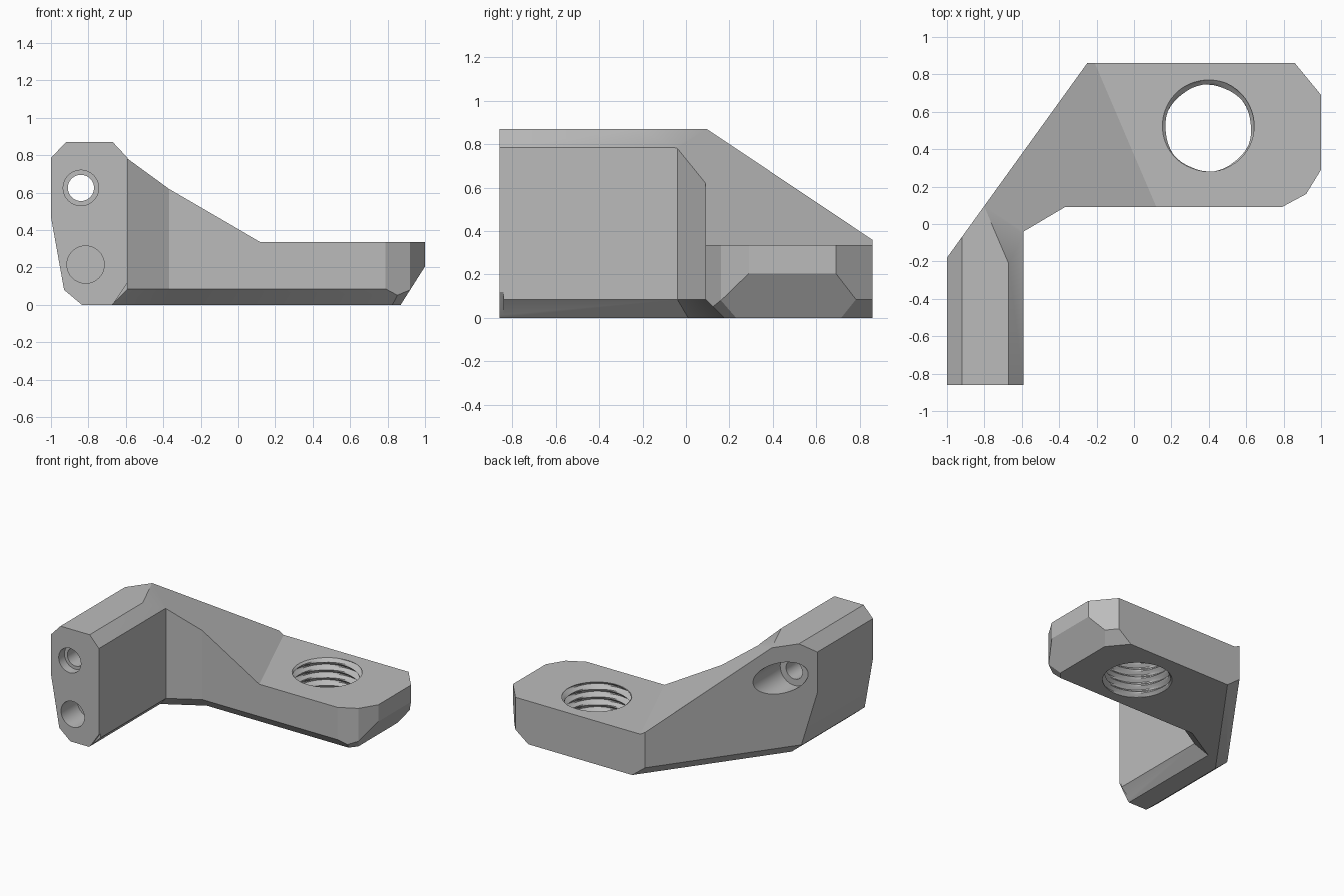
import bpy, bmesh, math
from mathutils import Vector

if "Cube" in bpy.data.objects:
    bpy.data.objects.remove(bpy.data.objects["Cube"])

grey = bpy.data.materials.new("plain_grey")
grey.use_nodes = True
grey.diffuse_color = (0.5, 0.5, 0.5, 1)
grey.node_tree.nodes["Principled BSDF"].inputs["Base Color"].default_value = (0.5, 0.5, 0.5, 1)


def loft(name, rings, planes=()):
    """Closed solid through matching rings of points, then trimmed by planes."""
    bm = bmesh.new()
    loops = [[bm.verts.new(p) for p in ring] for ring in rings]
    for a, b in zip(loops, loops[1:]):
        for i in range(len(a)):
            j = (i + 1) % len(a)
            bm.faces.new((a[i], a[j], b[j], b[i]))
    bm.faces.new(loops[0][::-1])
    bm.faces.new(loops[-1])
    for point, normal in planes:
        cut = bmesh.ops.bisect_plane(
            bm, geom=bm.verts[:] + bm.edges[:] + bm.faces[:], dist=1e-5,
            plane_co=point, plane_no=Vector(normal).normalized(), clear_outer=True)
        rim = [e for e in bm.edges if e.is_boundary]
        if rim:
            bmesh.ops.edgeloop_fill(bm, edges=rim)
    bmesh.ops.recalc_face_normals(bm, faces=bm.faces[:])
    mesh = bpy.data.meshes.new(name)
    bm.to_mesh(mesh)
    bm.free()
    mesh.materials.append(grey)
    obj = bpy.data.objects.new(name, mesh)
    bpy.context.collection.objects.link(obj)
    return obj


def prism_y(name, profile, lo, hi):
    return loft(name, [[(x, y, z) for x, z in profile] for y in (lo, hi)])


def prism_z(name, profile, lo, hi, planes=()):
    return loft(name, [[(x, y, z) for x, y in profile] for z in (lo, hi)], planes)


def bore(name, x, z, radius, lo, hi, sides=40):
    turn = [math.tau * i / sides for i in range(sides)]
    return prism_y(name, [(x + radius * math.cos(t), z + radius * math.sin(t)) for t in turn], lo, hi)


# Bracket body: plan outline with a chamfered foot
outline = [(-1, -.86), (-.59, -.86), (-.59, -.04), (-.37, .09),
           (1, .09), (1, .86), (-.25, .86), (-1, -.18)]
foot = [(-1, -.86), (-.675, -.86), (-.675, .01), (-.39, .175),
        (1, .175), (1, .86), (-.14, .86), (-1, -.33)]
trims = [
    ((-1, 0, .785), (-.085, 0, .08)),      # outer top chamfer
    ((-1, 0, .47), (-.39, 0, -.07)),       # outer taper
    ((-.93, 0, .08), (-.08, 0, -.095)),    # outer foot chamfer
    ((1, 0, .205), (.205, 0, -.13)),       # plate end chamfer
    ((1, .29, 0), (.13, -.08, 0)),         # front corner
    ((.92, .16, .08), (.51, -.41, -.68)),  # front corner foot
    ((.86, .86, 0), (.17, .14, 0)),        # back corner
    ((.86, .86, .085), (.77, .64, -1)),    # back corner foot
]
body = loft("bracket_body", [
    [(x, y, 0) for x, y in foot],
    [(x, y, .085) for x, y in outline],
    [(x, y, .87) for x, y in outline]], trims)

# Space above the plate and the sloping web
square = [(-1.5, -1.5), (1.5, -1.5), (1.5, 1.5), (-1.5, 1.5)]
cutters = [prism_z("slope_cutter", square, .335, 2,
                   [((.12, .09, .335), (-.582, -.249, -1))])]

# Arm and plate edge cuts
cutters.append(prism_y("arm_top_cutter", [(-.68, .881), (-.58, .774), (-.58, .95), (-.68, .95)], -1, -.04))
cutters.append(prism_y("arm_tip_cutter", [(-.677, -.01), (-.583, .13), (-.55, -.01)], -1, -.84))
cutters.append(prism_z("plate_corner_cutter", [(.734, .06), (1.05, .23), (1.05, .03)], -.1, 1))

# Screw hole with a front recess and a back counterbore, and a blind pocket
cutters.append(bore("screw_hole", -.84, .625, .07, -1, .4))
cutters.append(bore("front_recess", -.84, .625, .095, -1, -.79))
cutters.append(bore("back_counterbore", -.84, .625, .12, -.125, .5))
cutters.append(bore("front_pocket", -.815, .215, .1, -1, -.66))

# Threaded hole: radius follows a helical triangle wave
pitch, sides, steps = .06, 48, 6
rings = []
for k in range(-3, 41):
    z = k * pitch / steps + .0013
    ring = []
    for i in range(sides):
        t = math.tau * i / sides
        phase = ((z - .335) / pitch - (t / math.tau - .25)) % 1
        r = .228 + .0345 * abs(2 * phase - 1)
        ring.append((.397 + r * math.cos(t), .513 + r * math.sin(t), z))
    rings.append(ring)
cutters.append(loft("thread_cutter", rings))

bpy.ops.object.select_all(action='DESELECT')
bpy.context.view_layer.objects.active = body
body.select_set(True)
for cutter in cutters:
    cutter.hide_render = True
    mod = body.modifiers.new(cutter.name, 'BOOLEAN')
    mod.operation = 'DIFFERENCE'
    mod.solver = 'EXACT'
    mod.object = cutter
    bpy.ops.object.modifier_apply(modifier=mod.name)
    bpy.data.objects.remove(cutter)

bpy.ops.object.shade_smooth_by_angle(angle=math.radians(25))
